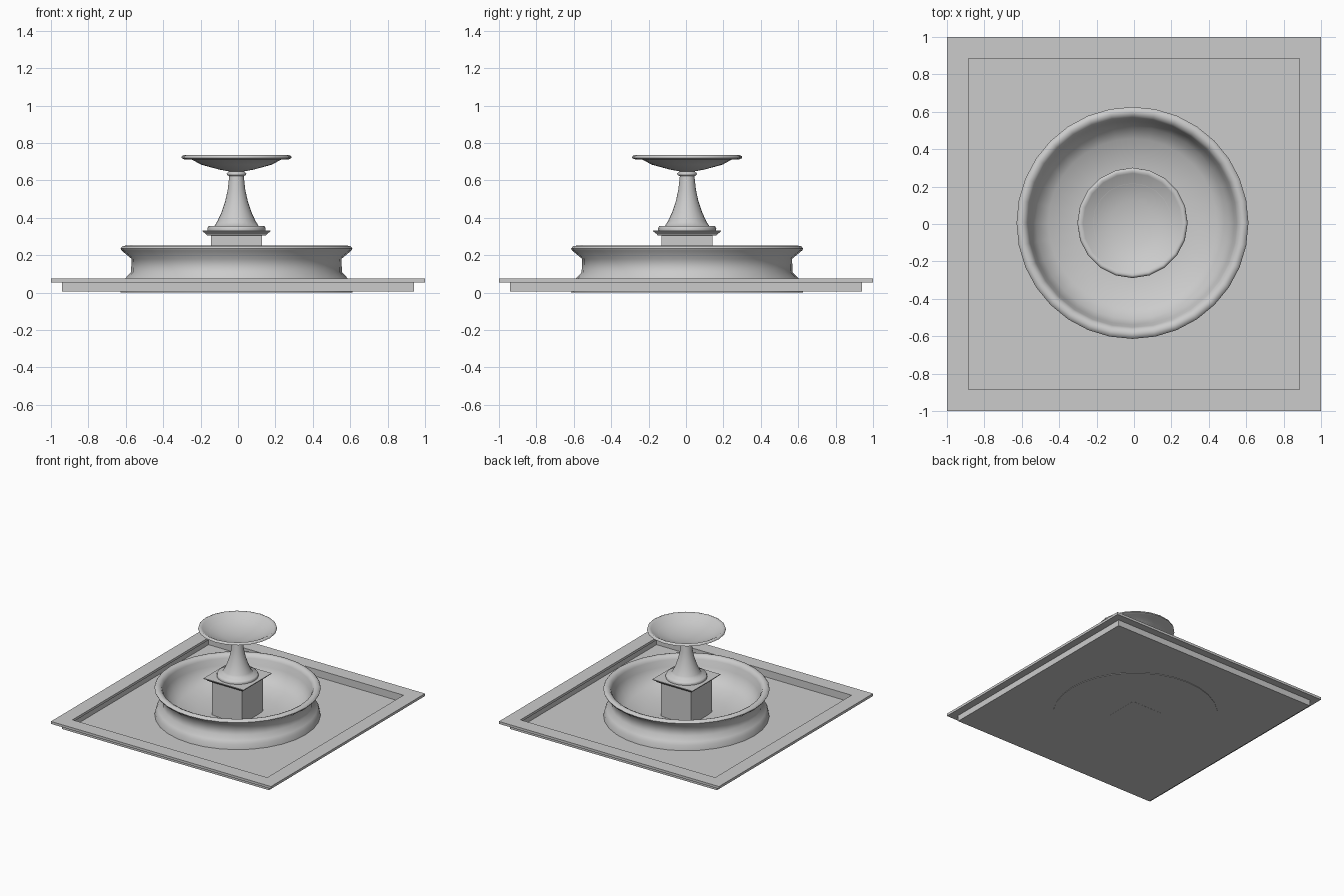
import bpy, bmesh, math

CX, CY = -0.008, 0.006   # fountain sits slightly off the slab centre


def lathe(name, profile, sides, centre=(CX, CY), smooth=True):
    """Revolve (radius, z) points; for 4 sides the radius is the half width."""
    square = sides == 4
    k = math.sqrt(2) if square else 1
    a0 = math.pi / 4 if square else 0
    bm = bmesh.new()
    rings = []
    for r, z in profile:
        if r == 0:
            rings.append([bm.verts.new((centre[0], centre[1], z))])
            continue
        rings.append([bm.verts.new((centre[0] + r * k * math.cos(a0 + 2 * math.pi * i / sides),
                                    centre[1] + r * k * math.sin(a0 + 2 * math.pi * i / sides), z))
                      for i in range(sides)])
    for a, b in zip(rings, rings[1:]):
        for i in range(sides):
            j = (i + 1) % sides
            quad = [a[i % len(a)], a[j % len(a)], b[j % len(b)], b[i % len(b)]]
            bm.faces.new(list(dict.fromkeys(quad)))
    bmesh.ops.recalc_face_normals(bm, faces=bm.faces)
    mesh = bpy.data.meshes.new(name)
    bm.to_mesh(mesh)
    bm.free()
    obj = bpy.data.objects.new(name, mesh)
    bpy.context.collection.objects.link(obj)
    if smooth:
        bpy.ops.object.select_all(action='DESELECT')
        obj.select_set(True)
        bpy.context.view_layer.objects.active = obj
        bpy.ops.object.shade_smooth_by_angle(angle=math.radians(62))
    return obj


# square ground slab with overhanging top and deep sunken floor
lathe("ground_slab", [(0, 0.006), (0.94, 0.006), (0.94, 0.055), (1, 0.055), (1, 0.075),
                      (0.885, 0.075), (0.885, 0.055), (0.892, 0.055), (0.892, 0.012),
                      (0, 0.012)], 4, (0, 0), False)

# large basin with a waisted outside and hollow inside
lathe("basin", [(0, 0.001), (0.62, 0.001), (0.618, 0.012), (0.61, 0.05), (0.596, 0.075),
                (0.564, 0.108), (0.561, 0.18), (0.615, 0.225), (0.62, 0.235),
                (0.61, 0.248), (0.59, 0.251), (0.57, 0.242),
                (0.558, 0.22), (0.545, 0.17), (0.515, 0.11), (0.45, 0.065),
                (0.3, 0.035), (0.15, 0.022), (0, 0.018)], 32)

# square pedestal and its moulded cap
lathe("pedestal", [(0, 0), (0.136, 0), (0.136, 0.31), (0, 0.31)], 4, smooth=False)
lathe("pedestal_cap", [(0, 0.306), (0.158, 0.306), (0.163, 0.313), (0.182, 0.327),
                       (0.182, 0.332), (0, 0.332)], 4, smooth=False)

# round foot, tapering stem and neck ring
lathe("stem", [(0, 0.33), (0.155, 0.33), (0.156, 0.342), (0.15, 0.355), (0.118, 0.357),
               (0.103, 0.38), (0.08, 0.43), (0.06, 0.49), (0.047, 0.55), (0.039, 0.622),
               (0.05, 0.628), (0.053, 0.635), (0.048, 0.642), (0.038, 0.648), (0, 0.648)], 24)

# shallow upper bowl
lathe("upper_bowl", [(0, 0.645), (0.04, 0.648), (0.09, 0.657), (0.19, 0.684), (0.237, 0.71),
                     (0.278, 0.712), (0.295, 0.719), (0.292, 0.73), (0.28, 0.735),
                     (0.265, 0.727), (0.21, 0.695), (0.12, 0.67), (0, 0.658)], 20)
